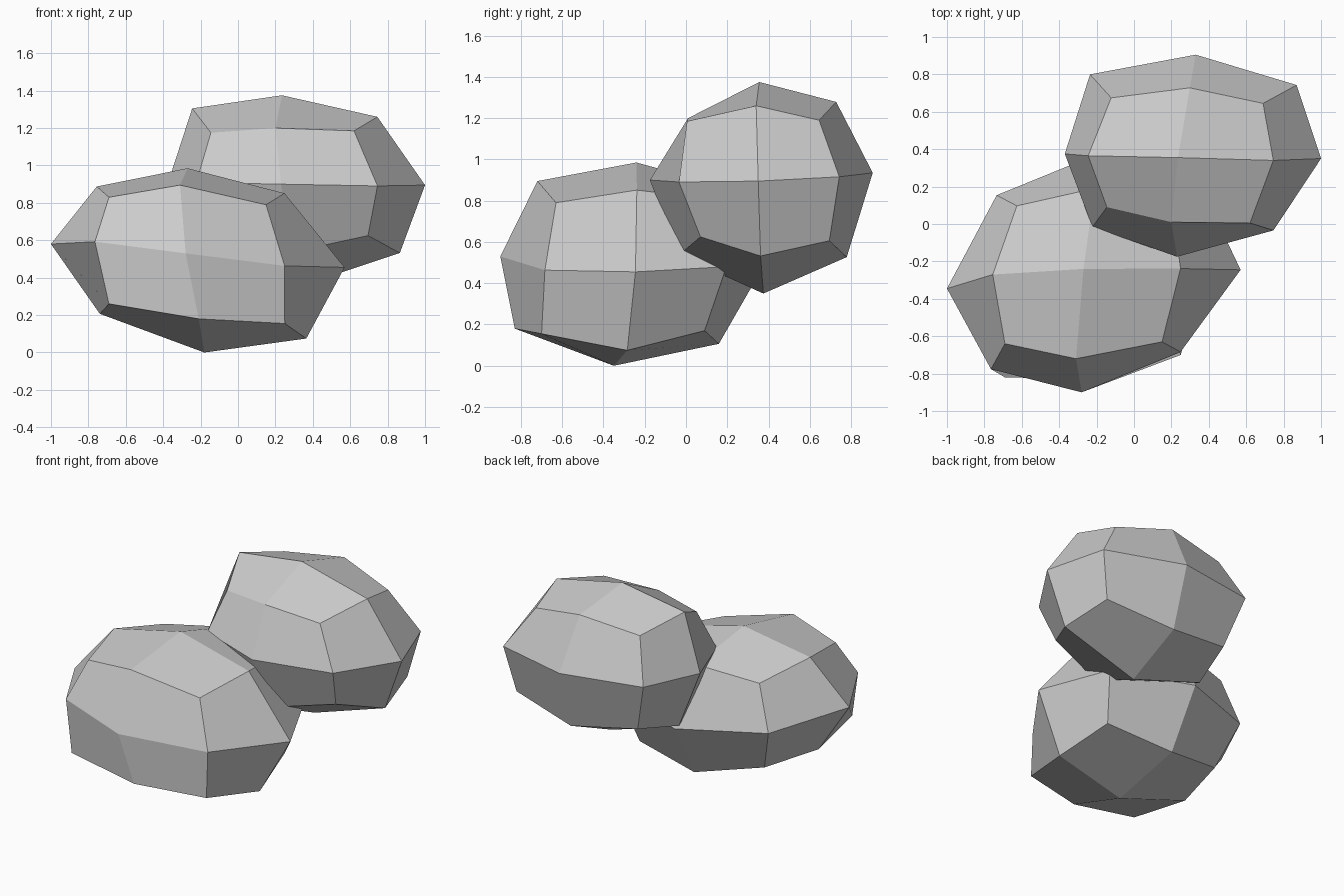
import bpy, bmesh
from math import copysign
from mathutils import Vector

if "Cube" in bpy.data.objects:
    bpy.data.objects.remove(bpy.data.objects["Cube"])


def boulder(name, poles, twists, roundness, chips):
    """Cube split once into 2x2 quads per side, rounded through six poles.
    poles: (min, max) point per axis; twists: skew for the xy, xz, yz edges;
    chips: a few irregular corners, given as grid direction -> position."""
    poles = [(Vector(a), Vector(b)) for a, b in poles]
    bm = bmesh.new()
    bmesh.ops.create_cube(bm, size=2)
    bmesh.ops.subdivide_edges(bm, edges=bm.edges[:], cuts=1, use_grid_fill=True)
    for v in bm.verts:
        key = tuple(round(c) for c in v.co)
        u = v.co.normalized()
        p = Vector()
        for i, (lo, hi) in enumerate(poles):
            p += (lo + hi) / 2 * u[i] ** 2
            p += (hi - lo) / 2 * copysign(abs(u[i]) ** roundness[i], u[i])
        for (i, j), t in zip(((0, 1), (0, 2), (1, 2)), twists):
            p += Vector(t) * u[i] * u[j]
        v.co = chips.get(key, p)
    bmesh.ops.recalc_face_normals(bm, faces=bm.faces[:])
    mesh = bpy.data.meshes.new(name)
    bm.to_mesh(mesh)
    bm.free()
    obj = bpy.data.objects.new(name, mesh)
    bpy.context.collection.objects.link(obj)
    return obj


# Lower boulder resting on the ground
boulder("lower_boulder",
        [((-1.0, -0.345, 0.58), (0.57, -0.245, 0.455)),
         ((-0.28, -0.9, 0.53), (-0.18, 0.38, 0.49)),
         ((-0.18, -0.35, 0.0), (-0.27, -0.24, 0.985))],
        [(0.04, -0.025, 0.045), (-0.05, -0.035, 0.048), (0.03, -0.05, 0.033)],
        (1.15, 1.0, 0.87),
        {(-1, -1, -1): (-0.69, -0.82, 0.26), (0, -1, -1): (-0.21, -0.83, 0.18),
         (1, -1, -1): (0.25, -0.7, 0.155), (0, -1, 1): (-0.31, -0.72, 0.895),
         (1, -1, 1): (0.15, -0.63, 0.79), (-1, -1, 1): (-0.69, -0.64, 0.83),
         (1, 1, -1): (0.29, 0.09, 0.17)})

# Upper boulder leaning on the back of the lower one
boulder("upper_boulder",
        [((-0.37, 0.375, 0.92), (1.0, 0.35, 0.895)),
         ((0.23, -0.175, 0.9), (0.33, 0.905, 0.935)),
         ((0.32, 0.375, 0.35), (0.235, 0.355, 1.375))],
        [(0.052, 0, 0), (-0.058, 0, -0.03), (0.027, -0.037, 0.035)],
        (0.85, 0.95, 1.03),
        {(-1, 0, 1): (-0.245, 0.365, 1.305), (1, 0, 1): (0.745, 0.34, 1.26),
         (-1, -1, 1): (-0.145, 0.09, 1.175), (1, -1, 1): (0.62, 0.005, 1.185),
         (0, -1, 1): (0.2, 0.01, 1.2), (-1, 1, 0): (-0.235, 0.8, 0.95),
         (1, -1, -1): (0.695, 0.07, 0.625), (1, 1, 1): (0.69, 0.645, 1.19)})
